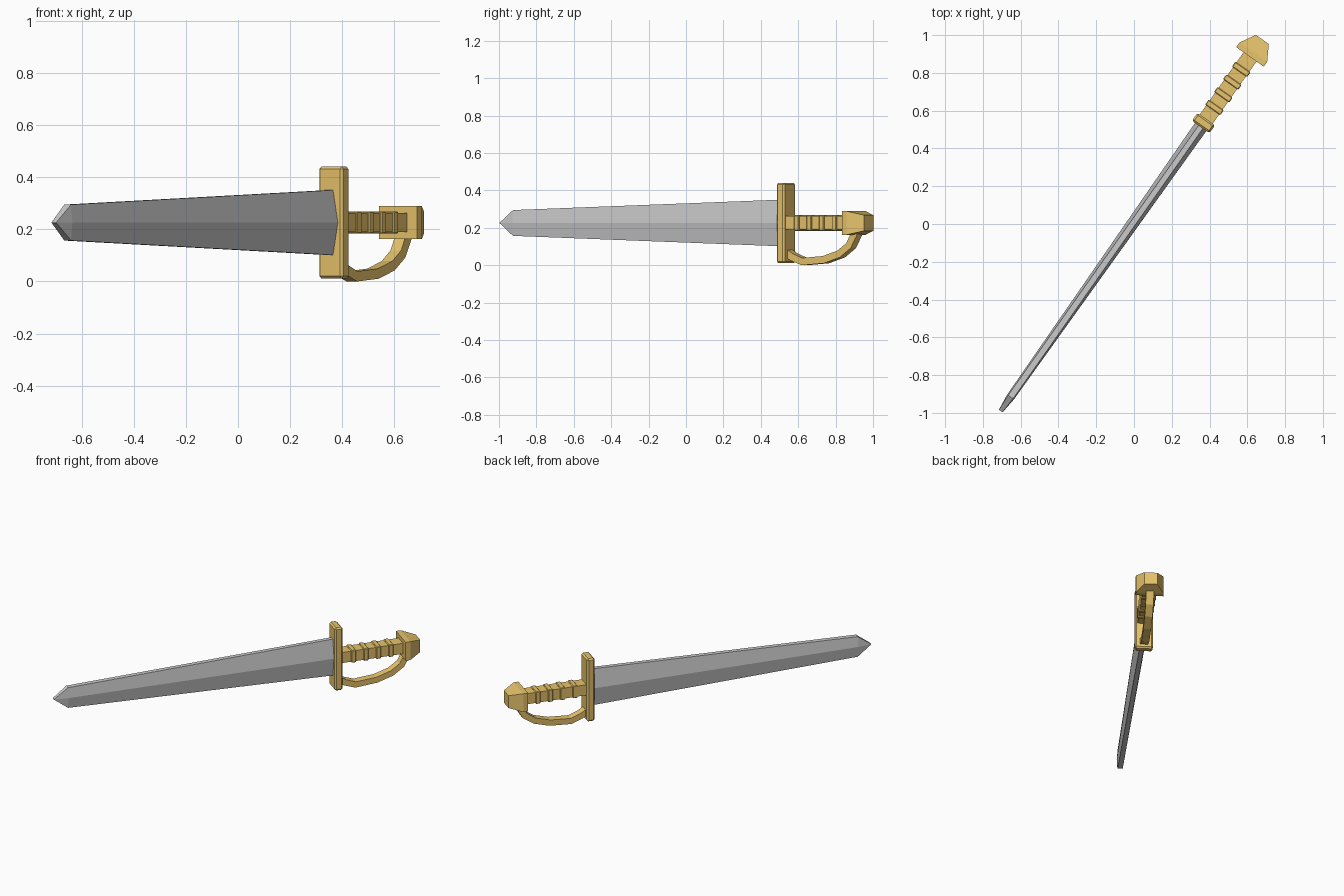
import bpy, bmesh, math
from mathutils import Vector

if "Cube" in bpy.data.objects:
    bpy.data.objects.remove(bpy.data.objects["Cube"])

A = math.radians(54.85)
U = Vector((math.cos(A), math.sin(A), 0))      # along the sword
N = Vector((math.sin(A), -math.cos(A), 0))     # across its thickness
T0, Z0 = -0.007, 0.226                         # sword centre line

gold = bpy.data.materials.new("gold")
gold.diffuse_color = (0.8, 0.55, 0.15, 1)
gold.use_nodes = True
gold.node_tree.nodes["Principled BSDF"].inputs["Base Color"].default_value = gold.diffuse_color


def loft(name, rings, mat=gold, bevel=0):
    """Skin rings of (along, across, up) points and cap both ends."""
    bm = bmesh.new()
    vs = [[bm.verts.new(U * s + N * (t + T0) + Vector((0, 0, z))) for s, t, z in r]
          for r in rings]
    n = len(vs[0])
    for a, b in zip(vs, vs[1:]):
        for i in range(n):
            j = (i + 1) % n
            bm.faces.new((a[i], a[j], b[j], b[i]))
    bm.faces.new(vs[0])
    bm.faces.new(vs[-1][::-1])
    bmesh.ops.remove_doubles(bm, verts=bm.verts, dist=1e-5)
    bmesh.ops.recalc_face_normals(bm, faces=bm.faces)
    if bevel:
        bmesh.ops.bevel(bm, geom=bm.edges[:], offset=bevel, segments=1,
                        affect='EDGES', profile=0.5)
    me = bpy.data.meshes.new(name)
    bm.to_mesh(me)
    bm.free()
    if mat:
        me.materials.append(mat)
    ob = bpy.data.objects.new(name, me)
    bpy.context.collection.objects.link(ob)
    return ob


def rect(s, t, h):
    return [(s, -t, Z0 - h), (s, t, Z0 - h), (s, t, Z0 + h), (s, -t, Z0 + h)]


def hexa(s, flat, ridge, h):
    return [(s, -flat, Z0 - h), (s, flat, Z0 - h), (s, ridge, Z0),
            (s, flat, Z0 + h), (s, -flat, Z0 + h), (s, -ridge, Z0)]


# Blade: ridged body, then a pointed wedge tip
loft("blade", [hexa(0.64, 0.014, 0.037, 0.125),
               hexa(-1.125, 0.016, 0.022, 0.069),
               hexa(-1.216, 0.011, 0.012, 0.001)], None)

# Guard
loft("guard", [rect(0.623, 0.057, 0.215), rect(0.675, 0.057, 0.215)], bevel=0.01)

# Grip with raised bands
loft("grip", [rect(0.66, 0.042, 0.036), rect(1.085, 0.042, 0.036)])
for i in range(4):
    s = 0.75 + i * 0.082
    loft(f"grip_band_{i + 1}", [rect(s - 0.016, 0.049, 0.042),
                                rect(s + 0.016, 0.049, 0.042)], bevel=0.004)

# Pommel
loft("pommel", [rect(1.077, 0.089, 0.063), rect(1.108, 0.089, 0.063),
                rect(1.19, 0.042, 0.042)])

# Knuckle bow: rectangular bar swept along a curve under the grip
path = [Vector(p) for p in [(0.65, 0.075), (0.70, 0.045), (0.77, 0.0195), (0.91, 0.03),
                            (1.01, 0.06), (1.075, 0.105), (1.115, 0.175)]]
rings = []
for i, p in enumerate(path):
    d = (path[min(i + 1, len(path) - 1)] - path[max(i - 1, 0)]).normalized()
    k = Vector((-d.y, d.x)) * 0.0195
    a, b = p - k, p + k
    rings.append([(a.x, -0.025, a.y), (a.x, 0.025, a.y),
                  (b.x, 0.025, b.y), (b.x, -0.025, b.y)])
loft("knuckle_bow", rings)
